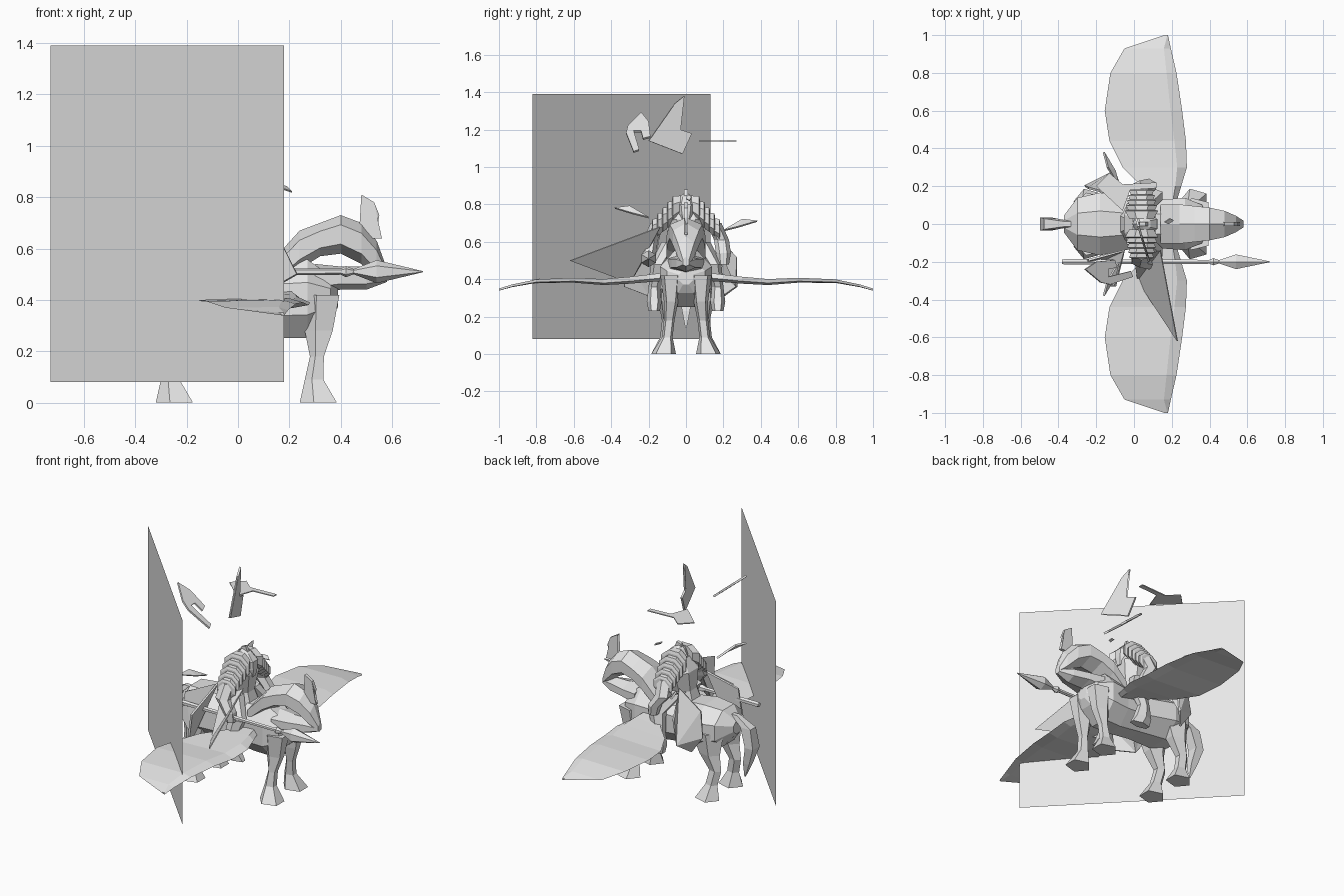
import bpy
import bmesh
import math
from mathutils import Vector

cube = bpy.data.objects.get("Cube")
if cube:
    bpy.data.objects.remove(cube, do_unlink=True)

# The single stone-like colour
stone = bpy.data.materials.new("pale_grey")
stone.use_nodes = True
colour = (.8, .8, .8, 1)
stone.diffuse_color = colour
stone.node_tree.nodes["Principled BSDF"].inputs["Base Color"].default_value = colour


def finish(name, bm):
    """Turn a bmesh into a flat shaded object."""
    bmesh.ops.recalc_face_normals(bm, faces=bm.faces)
    mesh = bpy.data.meshes.new(name)
    bm.to_mesh(mesh)
    bm.free()
    mesh.materials.append(stone)
    obj = bpy.data.objects.new(name, mesh)
    bpy.context.collection.objects.link(obj)
    return obj


def loft(name, axis, sections, sides=6):
    """Skin rings given as (x, y, z, first radius, second radius)."""
    frames = {
        "x": (Vector((0, 1, 0)), Vector((0, 0, 1))),
        "y": (Vector((1, 0, 0)), Vector((0, 0, 1))),
        "z": (Vector((1, 0, 0)), Vector((0, 1, 0))),
    }
    u, v = frames[axis]
    bm = bmesh.new()
    rings = []
    for x, y, z, ru, rv in sections:
        ring = []
        for i in range(sides):
            angle = math.tau * (i + .5) / sides
            offset = u * ru * math.cos(angle) + v * rv * math.sin(angle)
            ring.append(bm.verts.new(Vector((x, y, z)) + offset))
        rings.append(ring)
    for lower, upper in zip(rings, rings[1:]):
        for i in range(sides):
            j = (i + 1) % sides
            bm.faces.new((lower[i], lower[j], upper[j], upper[i]))
    bm.faces.new(rings[0])
    bm.faces.new(rings[-1])
    return finish(name, bm)


def plate(name, points, thickness=.006):
    """A flat or gently bent sheet with an even thickness."""
    bm = bmesh.new()
    face = bm.faces.new([bm.verts.new(p) for p in points])
    bmesh.ops.triangulate(bm, faces=[face])
    obj = finish(name, bm)
    if thickness:
        solid = obj.modifiers.new("thickness", "SOLIDIFY")
        solid.thickness = thickness
        solid.offset = 0
    return obj


def span(x, low, high, half_width):
    """Section along x from its lower and upper heights."""
    return (x, 0, (low + high) / 2, half_width, (high - low) / 2)


# Horse body, arched neck and lower jaw
loft("horse_body", "x", [
    span(-.37, .40, .49, .05), span(-.30, .31, .56, .15),
    span(-.18, .27, .57, .18), span(0, .26, .55, .14),
    span(.15, .24, .56, .14), span(.27, .24, .57, .15),
    span(.36, .32, .50, .11), span(.39, .37, .45, .04)], 8)
loft("horse_neck", "x", [
    span(.14, .44, .56, .12), span(.24, .52, .67, .12),
    span(.32, .57, .70, .11), span(.40, .58, .73, .10),
    span(.48, .54, .70, .08), span(.54, .48, .63, .05),
    span(.58, .47, .52, .02)])
loft("horse_jaw", "x", [
    span(.30, .42, .54, .11), span(.40, .44, .53, .09),
    span(.50, .44, .53, .06), span(.58, .47, .50, .02)])

# Head crest and ears
plate("head_crest", [(.47, 0, .64), (.51, 0, .70), (.51, 0, .76), (.48, 0, .81),
                     (.53, 0, .78), (.55, 0, .73), (.54, 0, .67), (.56, 0, .64)], .02)

# Tail hanging behind the rump
loft("horse_tail", "z", [
    (-.35, 0, .52, .03, .02), (-.44, 0, .46, .05, .04),
    (-.47, 0, .34, .04, .05), (-.44, 0, .23, .03, .03),
    (-.42, 0, .14, .005, .005)], 4)

for side, s in (("left", 1), ("right", -1)):
    # Horse legs ending in flared hooves
    loft("front_leg_" + side, "z", [
        (.32, s * .12, 0, .08, .07), (.30, s * .10, .09, .04, .03),
        (.31, s * .09, .18, .03, .03), (.32, s * .08, .28, .06, .04),
        (.33, s * .08, .42, .08, .06)], 5)
    loft("rear_leg_" + side, "z", [
        (-.24, s * .12, 0, .08, .07), (-.26, s * .11, .09, .04, .03),
        (-.28, s * .10, .18, .04, .03), (-.24, s * .10, .28, .07, .05),
        (-.22, s * .09, .42, .11, .08)], 5)

    # Broad wing, thicker along its leading edge
    bm = bmesh.new()
    rows = []
    for y, lead, trail, z in [
            (.10, .22, .10, .42), (.20, .25, .04, .41), (.30, .28, -.06, .40),
            (.44, .275, -.13, .39), (.60, .255, -.155, .40), (.80, .225, -.125, .395),
            (.93, .195, -.05, .37), (1, .18, .16, .35)]:
        ridge = lead - (lead - trail) * .15
        thick = .018 * (1.05 - y)
        profile = [(lead, z - .01), (ridge, z + thick), (trail, z), (ridge, z - thick - .01)]
        rows.append([bm.verts.new((px, s * y, pz)) for px, pz in profile])
    for a, b in zip(rows, rows[1:]):
        for i in range(4):
            j = (i + 1) % 4
            bm.faces.new((a[i], a[j], b[j], b[i]))
    bm.faces.new(rows[0])
    bm.faces.new(rows[-1])
    finish("wing_" + side, bm)

    # Banded shoulder armour, each band overlapping the next
    for i in range(5):
        y, z, r = .05 + .027 * i, .77 - .026 * i, .095 - .006 * i
        loft("shoulder_band_%s_%d" % (side, i), "y", [
            (.04, s * (y - .02), z + .02, r * .75, r * .65),
            (.04, s * (y + .02), z, r, r * .85),
            (.04, s * (y + .025), z, r * .8, r * .65)], 8)

    # Rider arm reaching forward and down
    loft("rider_arm_" + side, "z", [
        (.04, s * .15, .70, .05, .04), (.03, s * .19, .61, .05, .04),
        (.08, s * .20, .54, .04, .04), (.09, s * .20, .48, .03, .03)])

    # Rider leg and pointed boot
    loft("rider_leg_" + side, "z", [
        (.02, s * .08, .60, .07, .05), (.10, s * .15, .48, .06, .04),
        (.07, s * .17, .36, .04, .03), (.08, s * .17, .28, .06, .04),
        (.10, s * .17, .23, .07, .03)])

    # Upright side guard and feather spike
    reach = .33 if s < 0 else .27
    plate("side_guard_" + side, [
        (-.05, s * .14, .66), (-.10, s * reach, .52), (-.12, s * reach, .36),
        (-.18, s * .20, .31), (-.26, s * .20, .42), (-.24, s * .19, .58)], .012)
    lift = .76 if s < 0 else .69
    plate("feather_spike_" + side, [
        (-.08, s * .20, lift - .03), (-.10, s * .28, lift - .01),
        (-.16, s * .38, lift + .02), (-.14, s * .30, lift + .03)], .012)

# Rider torso, head and helmet
loft("rider_torso", "z", [
    (.02, 0, .52, .11, .12), (.02, 0, .60, .08, .09),
    (.03, 0, .72, .09, .13), (.04, 0, .79, .05, .07)], 8)
loft("rider_helmet", "z", [
    (.08, 0, .70, .04, .03), (.07, 0, .75, .06, .05),
    (.06, 0, .80, .07, .06), (.05, 0, .84, .04, .04), (.04, 0, .86, .01, .01)], 7)
plate("helmet_crest", [(.02, 0, .83), (.08, 0, .83), (.06, 0, .88), (.03, 0, .87)], .02)
plate("plume", [(.16, .01, .85), (.19, .03, .84), (.21, .02, .82), (.18, 0, .83)])

# Lance with a diamond point and collar
loft("lance", "x", [
    (px, -.2, .51, r, r) for px, r in [
        (-.38, .014), (-.36, .017), (0, .014), (.02, .022), (.06, .022),
        (.08, .014), (.40, .012), (.42, .022), (.45, .01), (.54, .045), (.72, .002)]], 6)

# Pointed cloth sweeping out over the right wing
plate("side_cloth", [(.14, -.14, .68), (.23, -.62, .50), (.02, -.30, .38), (0, -.17, .60)])

# Loose curved shards above the rider
hook = [(-.31, 1.22), (-.24, 1.29), (-.20, 1.24), (-.19, 1.16), (-.23, 1.15),
        (-.24, 1.19), (-.28, 1.19), (-.25, 1.09), (-.28, 1.08), (-.32, 1.18)]
plate("shard_hook", [(-.26 + 1.2 * (1.29 - z), y, z) for y, z in hook], .012)
bend = [(-.01, 1.38), (-.06, 1.34), (-.11, 1.24), (-.10, 1.17), (-.20, 1.14),
        (-.07, 1.13), (-.02, 1.07), (.03, 1.18), (-.03, 1.20), (-.05, 1.26)]
plate("shard_bend", [(.02 - .3 * y, y, z) for y, z in bend], .012)
flat = [(-.20, .20), (-.13, .27), (-.06, .21), (.12, .22), (.12, .19), (-.02, .18), (-.06, .07)]
plate("shard_flat", [(x, y, 1.14) for x, y in flat])

# Tall upright panel standing diagonally beside the horse
plate("standing_panel", [(-.73, .13, .08), (.18, -.82, .08),
                         (.18, -.82, 1.39), (-.73, .13, 1.39)], 0)
